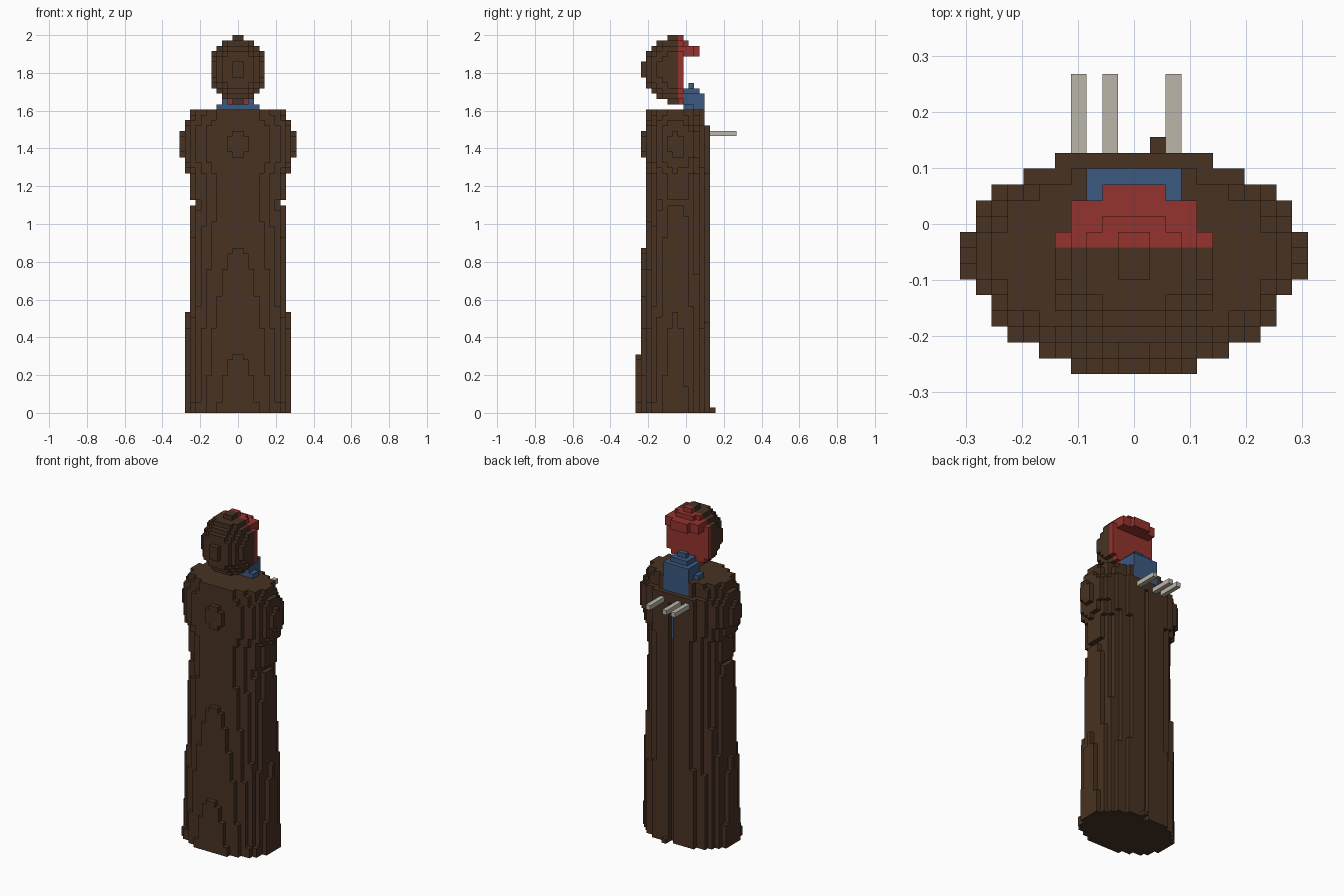
import bpy, bmesh, math

cube = bpy.data.objects.get("Cube")
if cube:
    bpy.data.objects.remove(cube, do_unlink=True)

V = 2 / 71  # edge of one block


def material(name, rgb):
    m = bpy.data.materials.new(name)
    m.use_nodes = True
    m.diffuse_color = (*rgb, 1)
    m.node_tree.nodes["Principled BSDF"].inputs["Base Color"].default_value = (*rgb, 1)
    return m


BROWN = material("dark brown cloth", (0.065, 0.032, 0.016))
RED = material("red", (0.30, 0.033, 0.028))
BLUE = material("blue cloth", (0.043, 0.10, 0.22))
BONE = material("pale grey", (0.50, 0.47, 0.40))


def box(i, j, k):
    """All blocks in three inclusive ranges."""
    return {(a, b, c) for a in range(i[0], i[1] + 1)
            for b in range(j[0], j[1] + 1) for c in range(k[0], k[1] + 1)}


def build(name, cells, mat):
    """Skin a set of blocks, keeping only the outer faces."""
    bm = bmesh.new()
    verts = {}

    def corner(p):
        if p not in verts:
            verts[p] = bm.verts.new((p[0] * V, (p[1] - 9.5) * V, p[2] * V))
        return verts[p]

    for cell in sorted(cells):
        for axis in range(3):
            u, w = (axis + 1) % 3, (axis + 2) % 3
            for side in (0, 1):
                other = list(cell)
                other[axis] += 2 * side - 1
                if tuple(other) in cells:
                    continue
                loop = []
                for du, dw in ((0, 0), (1, 0), (1, 1), (0, 1)):
                    p = list(cell)
                    p[axis] += side
                    p[u] += du
                    p[w] += dw
                    loop.append(corner(tuple(p)))
                bm.faces.new(loop if side else loop[::-1])
    mesh = bpy.data.meshes.new(name)
    bm.to_mesh(mesh)
    bm.free()
    mesh.materials.append(mat)
    ob = bpy.data.objects.new(name, mesh)
    bpy.context.collection.objects.link(ob)


# Robe: an oval column, flared at the hem and swelling at the shoulders
robe = set()
for k in range(57):
    swell = max(0, 1 - ((k - 49.9) / 6) ** 2)
    rx = 10.1 - 0.033 * k if k < 39 else 8.4 if k == 39 else 8.95 + 1.87 * swell
    front = max(7.55 - 0.05 * k, 5.5 + 0.6 * swell)
    back = 6.8 if k < 54 else 5.6
    for i, j, _ in box((-11, 10), (0, 13), (k, k)):
        ry = front if j < 7 else back
        if ((i + 0.5) / rx) ** 2 + ((j - 7) / ry) ** 2 <= 1:
            robe.add((i, j, k))

# Shirt: collar, raised nape and the strip showing in the back opening
strip = box((0, 0), (12, 12), (44, 51))
nape = box((-3, 2), (12, 12), (54, 59))
shirt = strip | nape | box((-3, 2), (9, 11), (57, 59)) | box((-4, 3), (9, 10), (57, 57))
shirt |= box((-2, 1), (9, 11), (60, 60)) | box((-1, 0), (10, 10), (61, 61))

# Back opening of the robe and its loose hem block
robe -= box((0, 0), (13, 13), (0, 51)) | strip | nape
robe.add((1, 14, 0))
build("robe", robe, BROWN)
build("shirt", shirt, BLUE)

# Hood: rounded half, with the red face plate closing it
ball = {(i, j, k) for i, j, k in box((-6, 5), (1, 8), (58, 70))
        if ((i + 0.5) / 5.45) ** 2 + ((j - 7) / 6.17) ** 2 + ((k - 64) / 6.17) ** 2 <= 1}
build("hood", {c for c in ball if c[1] < 8}, BROWN)
face = {c for c in ball if c[1] == 8} | box((-2, 1), (8, 8), (58, 69))

# Brim over the face
face |= box((-4, 3), (9, 9), (67, 68)) | box((-4, 3), (10, 10), (67, 68))
face |= box((-2, 1), (11, 11), (67, 68)) | box((-2, 1), (9, 9), (69, 69))
build("face_and_brim", face, RED)

# Three rods sticking out of the back
for n, i in enumerate((-4, -2, 2)):
    build("rod_%d" % (n + 1), box((i, i), (13, 18), (52, 52)), BONE)
